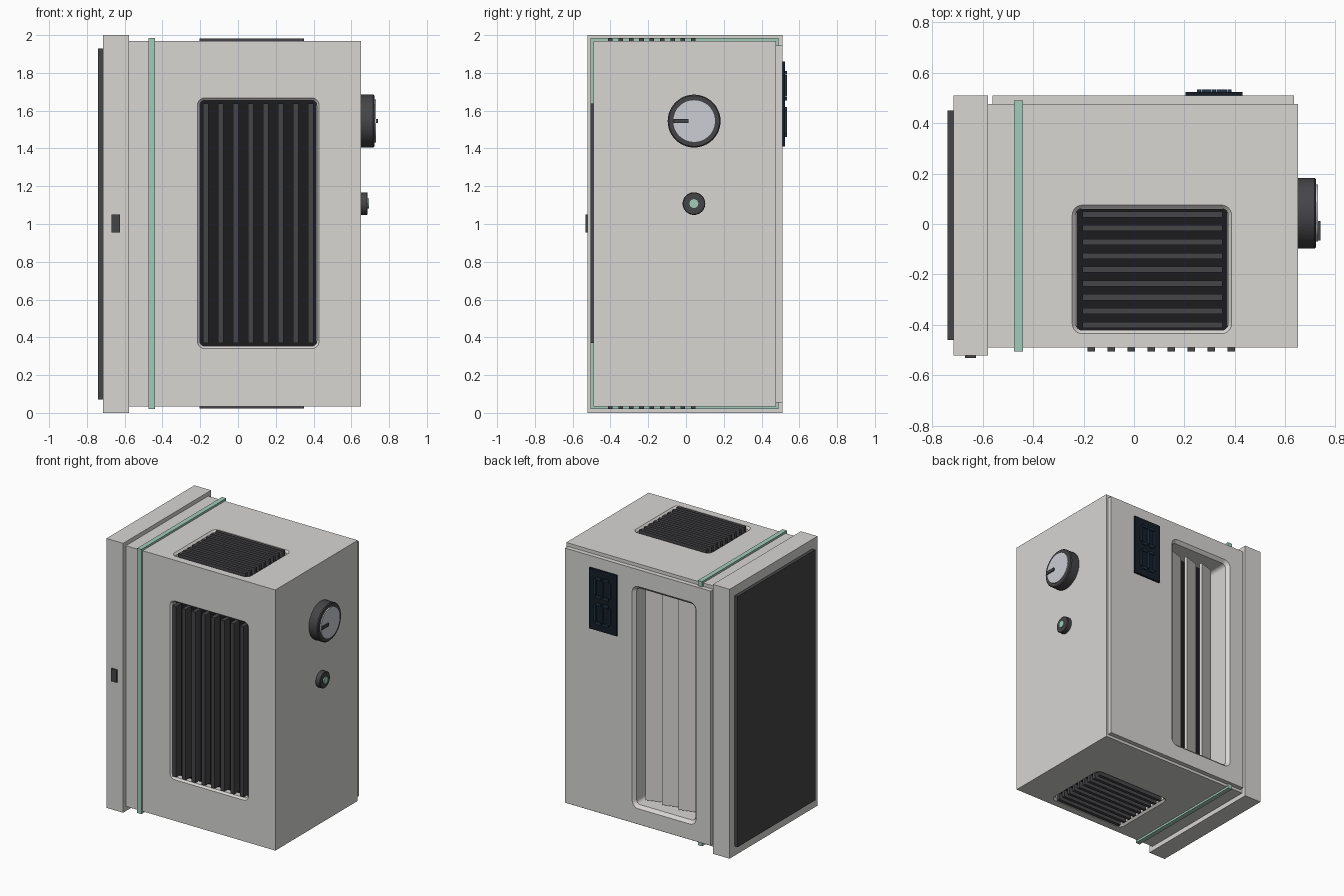
import bpy, bmesh, math
from mathutils import Vector, Matrix

if "Cube" in bpy.data.objects:
    bpy.data.objects.remove(bpy.data.objects["Cube"])


def material(name, r, g, b):
    m = bpy.data.materials.new(name)
    m.diffuse_color = (r, g, b, 1)
    m.use_nodes = True
    m.node_tree.nodes["Principled BSDF"].inputs["Base Color"].default_value = m.diffuse_color
    return m


SHELL = material("warm_grey", 0.68, 0.67, 0.65)
DARK = material("charcoal", 0.06, 0.06, 0.065)
BLACK = material("black", 0.012, 0.012, 0.014)
GREEN = material("mint", 0.36, 0.6, 0.49)
FACE = material("pale_blue_grey", 0.6, 0.61, 0.66)
NAVY = material("display_glass", 0.008, 0.012, 0.02)
BLUE = material("display_segment", 0.015, 0.035, 0.065)


def finish(bm, name, mat):
    bmesh.ops.recalc_face_normals(bm, faces=bm.faces)
    me = bpy.data.meshes.new(name)
    bm.to_mesh(me)
    bm.free()
    ob = bpy.data.objects.new(name, me)
    bpy.context.collection.objects.link(ob)
    if mat:
        me.materials.append(mat)
    return ob


def box(name, x, y, z, mat, tilt=0):
    bm = bmesh.new()
    c = Vector(((x[0] + x[1]) / 2, (y[0] + y[1]) / 2, (z[0] + z[1]) / 2))
    size = Matrix.Diagonal((x[1] - x[0], y[1] - y[0], z[1] - z[0], 1))
    bmesh.ops.create_cube(bm, size=1, matrix=Matrix.Translation(c) @ Matrix.Rotation(tilt, 4, 'Z') @ size)
    return finish(bm, name, mat)


def disc(name, x0, x1, y, z, r, mat, bevel=0.0):
    # cylinder along x with an optional chamfer on the outer rim
    bm = bmesh.new()
    n, loops = 48, []
    for px, pr in ((x0, r), (x1 - bevel, r), (x1, r - bevel))[:3 if bevel else 2]:
        loops.append([bm.verts.new((px, y + pr * math.cos(2 * math.pi * i / n),
                                    z + pr * math.sin(2 * math.pi * i / n))) for i in range(n)])
    for a, b in zip(loops, loops[1:]):
        for i in range(n):
            bm.faces.new((a[i], a[(i + 1) % n], b[(i + 1) % n], b[i]))
    bm.faces.new(loops[0])
    bm.faces.new(loops[-1])
    ob = finish(bm, name, mat)
    bpy.context.view_layer.objects.active = ob
    ob.select_set(True)
    bpy.ops.object.shade_smooth_by_angle(angle=math.radians(30))
    ob.select_set(False)
    return ob


def rounded_cutter(u, v, place, depth, lip, radius=0.04):
    # rounded rectangle pocket with a chamfered mouth
    bm = bmesh.new()
    loops = []
    for inset, d in ((0, -0.05), (0, 0), (lip, lip), (lip, depth)):
        r, loop = radius - inset, []
        corners = ((u[1], v[1], 1, 1), (u[0], v[1], -1, 1), (u[0], v[0], -1, -1), (u[1], v[0], 1, -1))
        for k, (cu, cv, su, sv) in enumerate(corners):
            for i in range(7):
                a = math.pi / 2 * (k + i / 6)
                loop.append(bm.verts.new(place(cu - su * radius + r * math.cos(a),
                                               cv - sv * radius + r * math.sin(a), d)))
        loops.append(loop)
    n = len(loops[0])
    for a, b in zip(loops, loops[1:]):
        for i in range(n):
            bm.faces.new((a[i], a[(i + 1) % n], b[(i + 1) % n], b[i]))
    bm.faces.new(loops[0])
    bm.faces.new(loops[-1])
    ob = finish(bm, "cutter", None)
    ob.hide_render = True
    return ob


def carve(target, cutter):
    m = target.modifiers.new("carve", 'BOOLEAN')
    m.operation, m.solver, m.object = 'DIFFERENCE', 'EXACT', cutter
    bpy.context.view_layer.objects.active = target
    bpy.ops.object.modifier_apply(modifier=m.name)


# Main shell, back panel and base
body = box("body", (-0.58, 0.65), (-0.49, 0.476), (0.035, 1.97), SHELL)
panel = box("back_panel", (-0.56, 0.635), (0.475, 0.51), (0.055, 1.945), SHELL)
box("base", (-0.715, -0.578), (-0.522, 0.51), (0, 2), SHELL)
box("base_pad", (-0.74, -0.714), (-0.46, 0.45), (0.07, 1.93), DARK)
box("base_switch", (-0.67, -0.626), (-0.531, -0.515), (0.955, 1.05), DARK)

# Recessed openings
front = rounded_cutter((-0.215, 0.43), (0.34, 1.668), lambda u, v, d: (u, -0.49 + d, v), 0.08, 0.013)
top = rounded_cutter((-0.245, 0.387), (-0.435, 0.075), lambda u, v, d: (u, v, 1.97 - d), 0.08, 0.014)
bottom = rounded_cutter((-0.245, 0.387), (-0.435, 0.075), lambda u, v, d: (u, v, 0.035 + d), 0.08, 0.014)
back = rounded_cutter((-0.44, 0.085), (0.17, 1.82), lambda u, v, d: (u, 0.51 - d, v), 0.2, 0.022, 0.05)
for target, cutter in ((body, front), (body, top), (body, bottom), (body, back), (panel, back)):
    carve(target, cutter)
for cutter in (front, top, bottom, back):
    bpy.data.objects.remove(cutter)

# Mint trim band wrapped round the body (four strips)
band = (-0.475, -0.44)
box("trim_front", band, (-0.505, -0.485), (0.02, 1.985), GREEN)
box("trim_back", band, (0.47, 0.49), (0.02, 1.985), GREEN)
box("trim_top", band, (-0.505, 0.49), (1.965, 1.985), GREEN)
box("trim_bottom", band, (-0.505, 0.49), (0.02, 0.04), GREEN)

# Front grille: black backing and upright slats
box("front_grille_back", (-0.2, 0.415), (-0.44, -0.405), (0.355, 1.653), BLACK)
for i in range(8):
    x = -0.17 + i * 0.0793
    box("front_slat", (x - 0.015, x + 0.015), (-0.505, -0.435), (0.37, 1.637), DARK)

# Top and bottom grilles: mirrored backing and slats
for side, s0, s1, b0, b1 in (("top", 1.925, 1.981, 1.895, 1.93), ("bottom", 0.024, 0.08, 0.075, 0.11)):
    box(side + "_grille_back", (-0.228, 0.37), (-0.42, 0.06), (b0, b1), BLACK)
    for i in range(9):
        y = -0.4 + i * 0.0548
        box(side + "_slat", (-0.205, 0.35), (y - 0.012, y + 0.012), (s0, s1), DARK)

# Back outlet: black backing and angled vanes
box("outlet_back", (-0.418, 0.063), (0.315, 0.33), (0.192, 1.798), BLACK)
for i in range(3):
    x = -0.3 + i * 0.135
    box("outlet_vane", (x - 0.06, x + 0.06), (0.4, 0.42), (0.21, 1.77), SHELL, math.radians(18))

# Display with raised segment bars
box("display", (0.205, 0.43), (0.505, 0.524), (1.41, 1.86), NAVY)
for z0, z1 in ((1.46, 1.62), (1.655, 1.81)):
    for x in (0.25, 0.31, 0.37):
        box("display_bar", (x, x + 0.016), (0.52, 0.534), (z0 + 0.02, z1 - 0.02), BLUE)
    for x in (0.268, 0.328):
        for z in (z0, z1 - 0.018):
            box("display_bar", (x, x + 0.04), (0.52, 0.534), (z, z + 0.018), BLUE)

# Dial with pointer, and push button
disc("dial", 0.645, 0.722, 0.043, 1.545, 0.14, DARK, 0.006)
disc("dial_face", 0.715, 0.73, 0.043, 1.545, 0.113, FACE)
box("dial_pointer", (0.725, 0.74), (-0.066, 0.012), (1.535, 1.556), DARK)
disc("button_ring", 0.645, 0.686, 0.042, 1.108, 0.06, DARK, 0.004)
disc("button", 0.68, 0.694, 0.042, 1.108, 0.026, GREEN)
